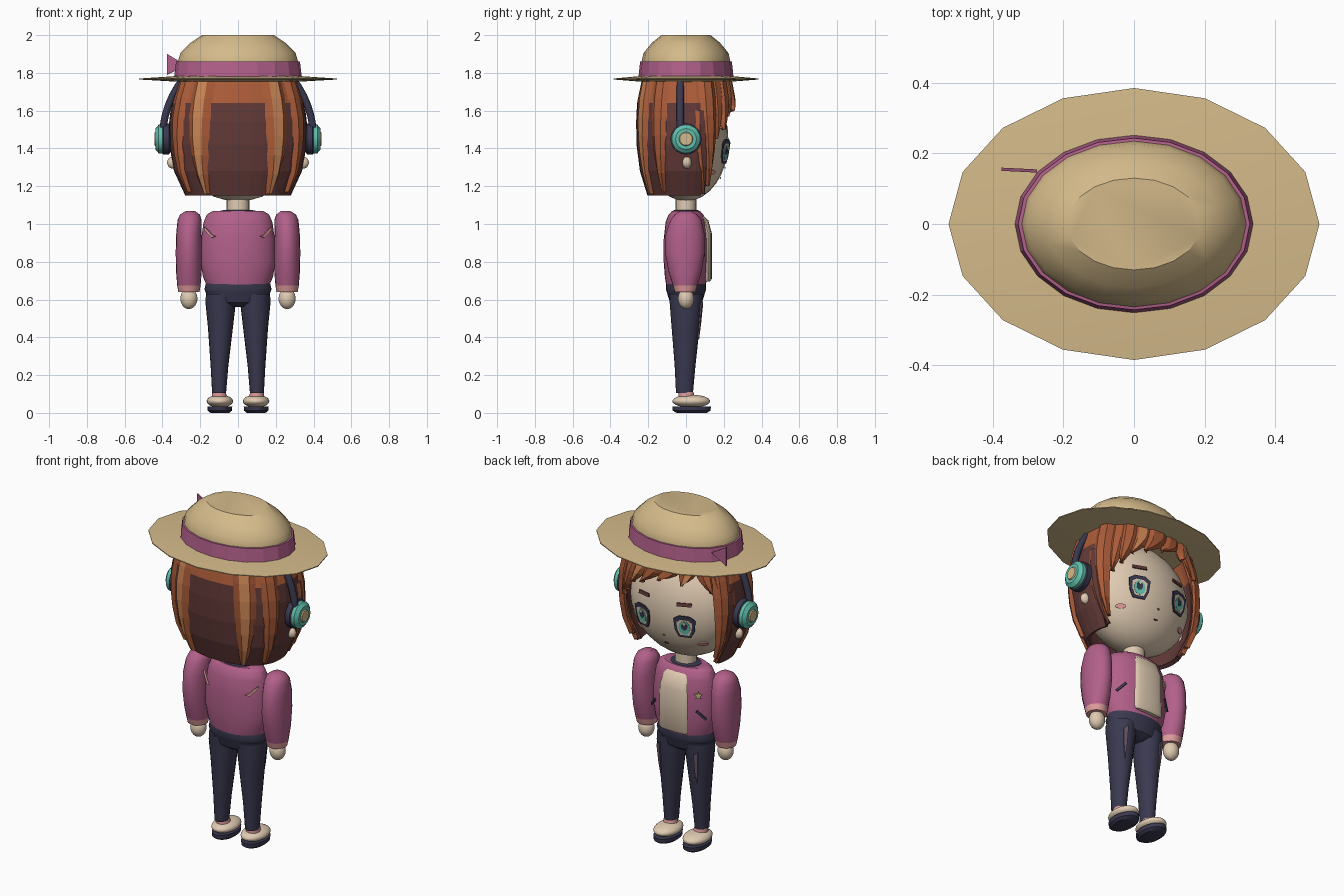
import bpy, bmesh
from math import sin, cos, pi, radians, copysign, sqrt
from mathutils import Vector

cube = bpy.data.objects.get("Cube")
if cube:
    bpy.data.objects.remove(cube)


def material(name, *rgb):
    m = bpy.data.materials.new(name)
    col = [((c / 255 + 0.055) / 1.055) ** 2.4 for c in rgb] + [1]
    m.use_nodes = True
    m.diffuse_color = col
    bsdf = m.node_tree.nodes["Principled BSDF"]
    bsdf.inputs["Base Color"].default_value = col
    bsdf.inputs["Roughness"].default_value = 0.8
    return m


straw = material("straw", 212, 186, 138)
skin = material("skin cream", 224, 203, 178)
rose = material("rose cloth", 178, 96, 138)
blush = material("light pink", 224, 155, 155)
navy = material("navy", 58, 57, 80)
brown = material("dark brown", 98, 58, 56)
auburn = material("auburn", 172, 92, 57)
copper = material("copper", 204, 134, 84)
teal = material("teal", 98, 192, 172)
mauve = material("dusty mauve", 108, 88, 108)


def finish(name, bm, mats, smooth=False, normals=True):
    if normals:
        bmesh.ops.recalc_face_normals(bm, faces=bm.faces)
    me = bpy.data.meshes.new(name)
    bm.to_mesh(me)
    bm.free()
    ob = bpy.data.objects.new(name, me)
    bpy.context.collection.objects.link(ob)
    for m in mats:
        me.materials.append(m)
    if smooth:
        bpy.ops.object.select_all(action="DESELECT")
        ob.select_set(True)
        bpy.context.view_layer.objects.active = ob
        bpy.ops.object.shade_smooth_by_angle(angle=radians(35))
    return ob


def loft(name, rings, mats, n=20, smooth=True, bands=None):
    """Stack of ovals (z, rx, ry, cx, cy); bands gives a material per band."""
    bm = bmesh.new()
    rows = []
    for z, rx, ry, *c in rings:
        cx, cy = c or (0, 0)
        rows.append([bm.verts.new((cx + rx * cos(2 * pi * i / n), cy + ry * sin(2 * pi * i / n), z)) for i in range(n)])
    for k, (a, b) in enumerate(zip(rows, rows[1:])):
        for i in range(n):
            f = bm.faces.new((a[i], a[(i + 1) % n], b[(i + 1) % n], b[i]))
            f.material_index = bands[k] if bands else 0
    bm.faces.new(rows[0])
    bm.faces.new(rows[-1]).material_index = bands[-1] if bands else 0
    return finish(name, bm, mats, smooth)


def ball(name, loc, size, mat):
    bm = bmesh.new()
    bmesh.ops.create_uvsphere(bm, u_segments=24, v_segments=16, radius=1)
    for v in bm.verts:
        v.co = Vector(a * b + c for a, b, c in zip(v.co, size, loc))
    return finish(name, bm, [mat], True)


def plate(name, pts, loc, normal, mat, thick=0.006):
    """Thin flat shape standing on a surface point."""
    bm = bmesh.new()
    a = [bm.verts.new((x, 0, z)) for x, z in pts]
    b = [bm.verts.new((x, thick, z)) for x, z in pts]
    bm.faces.new(a)
    bm.faces.new(b)
    for i in range(len(a)):
        j = i - 1
        bm.faces.new((a[i], a[j], b[j], b[i]))
    ob = finish(name, bm, [mat])
    ob.location = loc
    ob.rotation_mode = "QUATERNION"
    ob.rotation_quaternion = Vector(normal).to_track_quat("Y", "Z")
    return ob


def oval(w, h, n=10, dz=0):
    return [(w * cos(2 * pi * i / n), dz + h * sin(2 * pi * i / n)) for i in range(n)]


# Straw hat
loft("hat_brim", [(1.752, .3, .22), (1.765, .525, .385), (1.77, .525, .385), (1.785, .3, .22)], [straw], 16)
loft("hat_crown", [(1.77, .325, .24), (1.86, .318, .235), (1.905, .305, .225), (1.96, .25, .18), (2, .19, .13)], [straw])
loft("hat_band", [(1.775, .338, .252), (1.86, .328, .243), (1.862, .31, .23)], [rose], smooth=False)
plate("hat_bow", [(-.05, .06), (-.05, -.05), (.05, 0)], (-.325, .148, 1.84), (.05, 1, 0), rose, .009)

# Head and face, which looks toward +y
HEAD = Vector((.33, .225, .32))
ball("head", (0, 0, 1.44), HEAD, skin)


def on_face(name, x, z, pts, mat, lift=.001):
    dz = z - 1.44
    y = HEAD.y * sqrt(1 - (x / HEAD.x) ** 2 - (dz / HEAD.z) ** 2)
    n = Vector((x / HEAD.x ** 2, y / HEAD.y ** 2, dz / HEAD.z ** 2)).normalized()
    plate(name, pts, Vector((x, y, z)) + n * lift, n, mat)


for s, side in ((1, "left"), (-1, "right")):
    eye = [(-.035, -.065), (.035, -.065), (.056, -.02), (.062, .045), (.03, .066), (-.03, .066), (-.062, .045), (-.056, -.02)]
    on_face(side + "_eye_outline", s * .135, 1.385, eye, navy, .004)
    on_face(side + "_eye_white", s * .135, 1.385, [(x * .72, z * .72 - .004) for x, z in eye], skin, .006)
    on_face(side + "_iris", s * .135, 1.385, oval(.033, .042, dz=-.004), teal, .008)
    on_face(side + "_pupil", s * .135, 1.385, oval(.018, .024, dz=.006), navy, .010)
    on_face(side + "_eye_shine", s * .135, 1.385, oval(.009, .01, 6, .024), skin, .012)
    on_face(side + "_brow", s * .13, 1.51, [(-.042, -.008), (.042, -.012), (.042, .008), (-.042, .012)], brown)
    on_face(side + "_cheek", s * .205, 1.275, oval(.03, .014), blush)
    ball(side + "_earring", (s * .345, .005, 1.325), (.03, .024, .032), skin)
on_face("nose", 0, 1.3, oval(.008, .005, 6), copper)
on_face("mouth", 0, 1.245, oval(.014, .005, 6), brown)

# Hair: an open shell plus raised pointed locks
HAIR = [(1.15, .285, .21), (1.28, .345, .25), (1.42, .37, .268), (1.54, .37, .27), (1.64, .355, .265), (1.765, .315, .24)]


def hair_point(th, z, off=0):
    for (z0, a0, b0), (z1, a1, b1) in zip(HAIR, HAIR[1:]):
        if z <= z1:
            break
    t = (z - z0) / (z1 - z0)
    rx, ry = a0 + (a1 - a0) * t + off, b0 + (b1 - b0) * t + off
    c, q = cos(th), sin(th)
    return (copysign(abs(c) ** .88, c) * rx, copysign(abs(q) ** .88, q) * ry, z)


def hair_sheet(name, rows, mats, rule, thick):
    bm = bmesh.new()
    grid = [[bm.verts.new(p) for p in row] for row in rows]
    for r in range(len(grid) - 1):
        for c in range(len(grid[0]) - 1):
            f = bm.faces.new((grid[r][c], grid[r + 1][c], grid[r + 1][c + 1], grid[r][c + 1]))
            f.material_index = rule(r, c)
    ob = finish(name, bm, mats, normals=False)
    ob.modifiers.new("thickness", "SOLIDIFY").thickness = thick


angles = [radians(160 + 220 * i / 22) for i in range(23)]
hair_sheet("hair_shell", [[hair_point(a, z, -.006) for a in angles] for z, _, _ in reversed(HAIR)],
           [auburn, brown], lambda r, c: int(r > 0), .025)


def lock(name, deg, half, top, low, sweep=0, tip=.1, mid=auburn, off=.012, edge=-.012):
    rows = []
    for r in range(7):
        t = r / 6
        w = half * (1 - (1 - tip) * t ** 2.2)
        rows.append([hair_point(radians(deg + sweep * t * t + u * w), top + (low - top) * t,
                                off if abs(u) < 1 else edge) for u in (-1, -.35, .35, 1)])
    hair_sheet(name, rows, [auburn, mid], lambda r, c: int(c == 1), .018)


for s, side in ((1, "left"), (-1, "right")):
    def at(deg):
        return deg if s > 0 else 180 - deg
    lock(side + "_back_lock", at(-58), 15, 1.765, 1.16, 0, .3, copper)
    lock(side + "_rear_side_lock", at(-30), 14, 1.765, 1.17, 0, .25)
    lock(side + "_ear_lock", at(24), 13, 1.765, 1.2, s * 4, .15, auburn)
    lock(side + "_temple_lock", at(16), 10, 1.6, 1.16, s * 8, .1, brown, .004)

# Bangs swept toward the model's left
for i, (deg, half, low, sweep) in enumerate([(42, 12, 1.45, -5), (55, 13, 1.5, -8), (70, 13, 1.57, -12),
                                             (86, 13, 1.6, -14), (103, 13, 1.64, -14), (120, 13, 1.64, -10),
                                             (137, 13, 1.6, 6), (150, 10, 1.5, 8)]):
    lock("bang_%d" % (i + 1), deg, half, 1.765, low, sweep, .04, copper if i in (2, 5) else auburn,
         -.004 + .006 * (i % 2), -.022)

# Headphones
cu = bpy.data.curves.new("headphone_band", "CURVE")
cu.dimensions = "3D"
cu.bevel_depth = .019
cu.bevel_resolution = 2
sp = cu.splines.new("POLY")
sp.points.add(24)
for i, p in enumerate(sp.points):
    a = pi * i / 24
    p.co = (.4 * cos(a), -.03, 1.45 + .46 * sin(a), 1)
cu.materials.append(navy)
bpy.context.collection.objects.link(bpy.data.objects.new("headphone_band", cu))
for s, side in ((1, "left"), (-1, "right")):
    cup = loft(side + "_headphone_cup",
               [(.355, .06, .06), (.365, .083, .083), (.395, .083, .083), (.4, .076, .076), (.42, .076, .076),
                (.437, .055, .055), (.437, .037, .037), (.443, .033, .033)],
               [navy, teal, straw], 20, True, [0, 0, 0, 1, 1, 1, 2])
    cup.rotation_euler = (0, s * pi / 2, 0)
    cup.location = (0, 0, 1.45)

# Neck, jacket and shirt
loft("neck", [(1.03, .06, .055), (1.16, .06, .055)], [skin])
loft("collar", [(1.05, .1, .075), (1.07, .092, .068), (1.075, .07, .06)], [navy])
loft("jacket", [(.66, .16, .102), (.72, .185, .112), (.8, .2, .118), (.92, .195, .118), (1.01, .182, .108),
                (1.05, .165, .092), (1.068, .135, .075)], [rose], 28)
shirt = loft("shirt_panel", [(.695, .085, .012, 0, .115), (.71, .095, .02, 0, .117), (.95, .09, .02, 0, .117),
                             (1.02, .075, .018, 0, .1), (1.04, .06, .01, 0, .085)], [skin], 16)
plate("star_patch", [(r * sin(pi * i / 5), r * cos(pi * i / 5)) for i in range(10) for r in [.024 if i % 2 == 0 else .011]],
      (-.14, .084, .93), (-.62, 1, 0), straw, .008)

# Trousers waist
loft("waist", [(.56, .06, .05), (.585, .15, .085), (.64, .172, .102), (.655, .178, .107), (.685, .17, .105)], [navy], 28)

for s, side in ((1, "left"), (-1, "right")):
    plate(side + "_pocket", [(s * x, z) for x, z in ((-.03, .02), (-.022, .03), (.03, -.02), (.022, -.03))][::s],
          (s * .155, .078, .815), (s * .7, 1, 0), navy, .008)
    plate(side + "_back_patch", [(x * s, z) for x, z in ((-.042, .03), (-.025, .022), (.012, -.012), (.035, -.02), (.012, -.028), (-.03, .008))],
          (s * .145, -.082, .955), (s * .68, -1, .05), blush, .009)
    # Arms with cuffs
    x = s * .26
    loft(side + "_sleeve", [(.64, .056, .055, x, -.005), (.675, .062, .065, x, -.005), (.75, .068, .088, x, -.005),
                            (.85, .07, .105, x, -.006), (.95, .067, .102, x, -.005), (1.02, .064, .082, x * .985, 0),
                            (1.05, .052, .06, x * .98, 0), (1.068, .026, .03, x * .97, 0)],
         [blush, rose], 20, True, [0, 1, 1, 1, 1, 1, 1])
    ball(side + "_hand", (x, 0, .605), (.045, .042, .055), skin)
    # Legs, worn streaks and shoes
    loft(side + "_leg", [(.105, .037, .045, s * .1, -.008), (.25, .047, .055, s * .098, -.005),
                         (.45, .066, .074, s * .093, -.002), (.58, .08, .086, s * .092, 0),
                         (.63, .08, .09, s * .09, 0)], [navy])
    plate(side + "_leg_streak", [(-.012, .1), (.014, .08), (.01, -.02), (0, -.1), (-.008, -.01)],
          (s * .12, .072, .49), (s * .3, 1, -.1), mauve, .007)
    loft(side + "_ankle", [(.07, .042, .045, s * .098, .005), (.11, .036, .04, s * .1, 0)], [blush])
    ball(side + "_shoe", (s * .096, .028, .062), (.07, .1, .034), skin)
    loft(side + "_sole", [(0, .05, .08, s * .096, .03), (.012, .064, .1, s * .096, .03),
                          (.035, .066, .102, s * .096, .03)], [navy])
